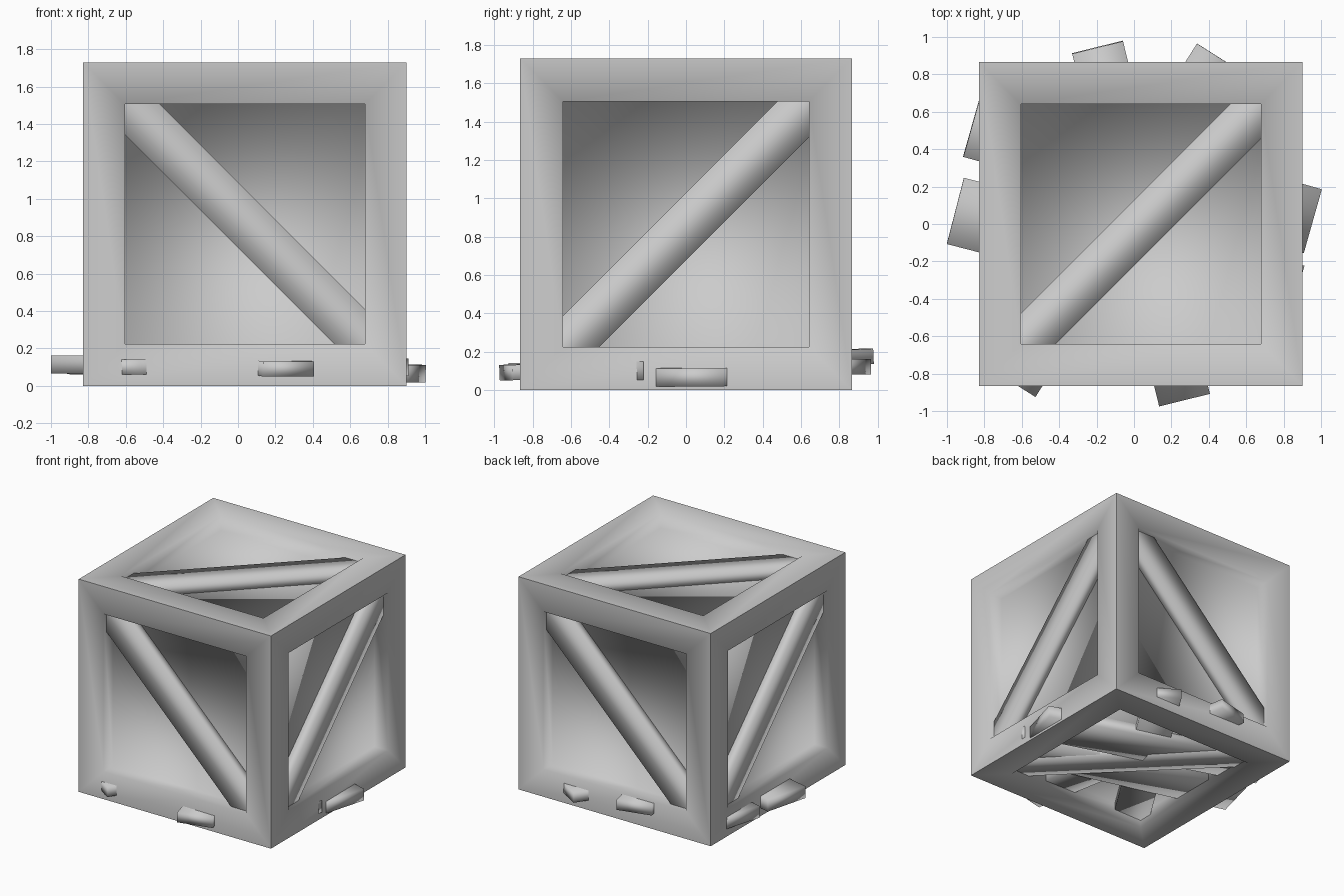
import bpy
import bmesh
from math import radians, atan2, hypot
from mathutils import Matrix, Vector

if "Cube" in bpy.data.objects:
    bpy.data.objects.remove(bpy.data.objects["Cube"])

grey = bpy.data.materials.new("plain_grey")
grey.use_nodes = True
GREY = (0.6, 0.6, 0.6, 1)
grey.diffuse_color = GREY
grey.node_tree.nodes["Principled BSDF"].inputs["Base Color"].default_value = GREY

HALF = 0.865      # half the crate edge
BORDER = 0.224    # frame board width
RECESS = 0.12     # panel depth behind the frame
CENTRE = Vector((0.037, 0, HALF))


def finish(bm, name):
    mesh = bpy.data.meshes.new(name)
    for f in bm.faces:
        f.smooth = True
    bm.to_mesh(mesh)
    bm.free()
    mesh.materials.append(grey)
    obj = bpy.data.objects.new(name, mesh)
    bpy.context.collection.objects.link(obj)
    return obj


def box(name, size, matrix, crisp_ends=False):
    bm = bmesh.new()
    bmesh.ops.create_cube(bm, size=1)
    if crisp_ends:
        for e in bm.edges:
            e.smooth = e.verts[0].co.x * e.verts[1].co.x < 0
    bmesh.ops.scale(bm, vec=size, verts=bm.verts)
    bmesh.ops.transform(bm, matrix=matrix, verts=bm.verts)
    return finish(bm, name)


def is_corner(v):
    return all(abs(c) > HALF - 0.01 for c in v.co)


# Crate body: every side inset to a frame, then sunk to a panel;
# each side blends softly, only the outer edges stay crisp
bm = bmesh.new()
bmesh.ops.create_cube(bm, size=2 * HALF)
sides = list(bm.faces)
bmesh.ops.inset_individual(bm, faces=sides, thickness=BORDER, use_even_offset=True)
bmesh.ops.inset_individual(bm, faces=sides, thickness=0, depth=-RECESS)
for e in bm.edges:
    e.smooth = not all(is_corner(v) for v in e.verts)
bmesh.ops.translate(bm, vec=CENTRE, verts=bm.verts)
finish(bm, "crate_body")

# Diagonal brace on each side: axis and angle of the side, tilt of the brace
braces = {
    "front": ("Z", 0, 45), "right": ("Z", 90, -45),
    "back": ("Z", 180, 45), "left": ("Z", -90, -45),
    "top": ("X", -90, -45), "bottom": ("X", 90, -45),
}
for side, (axis, turn, tilt) in braces.items():
    place = (Matrix.Translation(CENTRE)
             @ Matrix.Rotation(radians(turn), 4, axis)
             @ Matrix.Translation((0.012, 0.09 - HALF, 0))
             @ Matrix.Rotation(radians(tilt), 4, "Y"))
    box(side + "_brace", (2.1, 0.1, 0.248), place, crisp_ends=True)


# Loose planks crossing under the crate, from end to end
def plank(name, start, end, width, thickness=0.08):
    a, b = Vector(start), Vector(end)
    d = b - a
    place = (Matrix.Translation((a + b) / 2)
             @ Matrix.Rotation(atan2(d.y, d.x), 4, "Z")
             @ Matrix.Rotation(-atan2(d.z, hypot(d.x, d.y)), 4, "Y"))
    box(name, (d.length, width, thickness), place)


plank("plank_lengthwise", (0.27, -0.94, 0.09), (-0.195, 0.945, 0.175), 0.28)
plank("plank_slanted", (-0.645, -0.85, 0.1), (0.455, 0.89, 0.12), 0.28)
plank("plank_crosswise_front", (-0.955, 0.07, 0.115), (0.865, -0.4, 0.1), 0.366, 0.095)
plank("plank_crosswise_back", (0.955, 0.015, 0.065), (-0.865, 0.53, 0.11), 0.355, 0.095)
